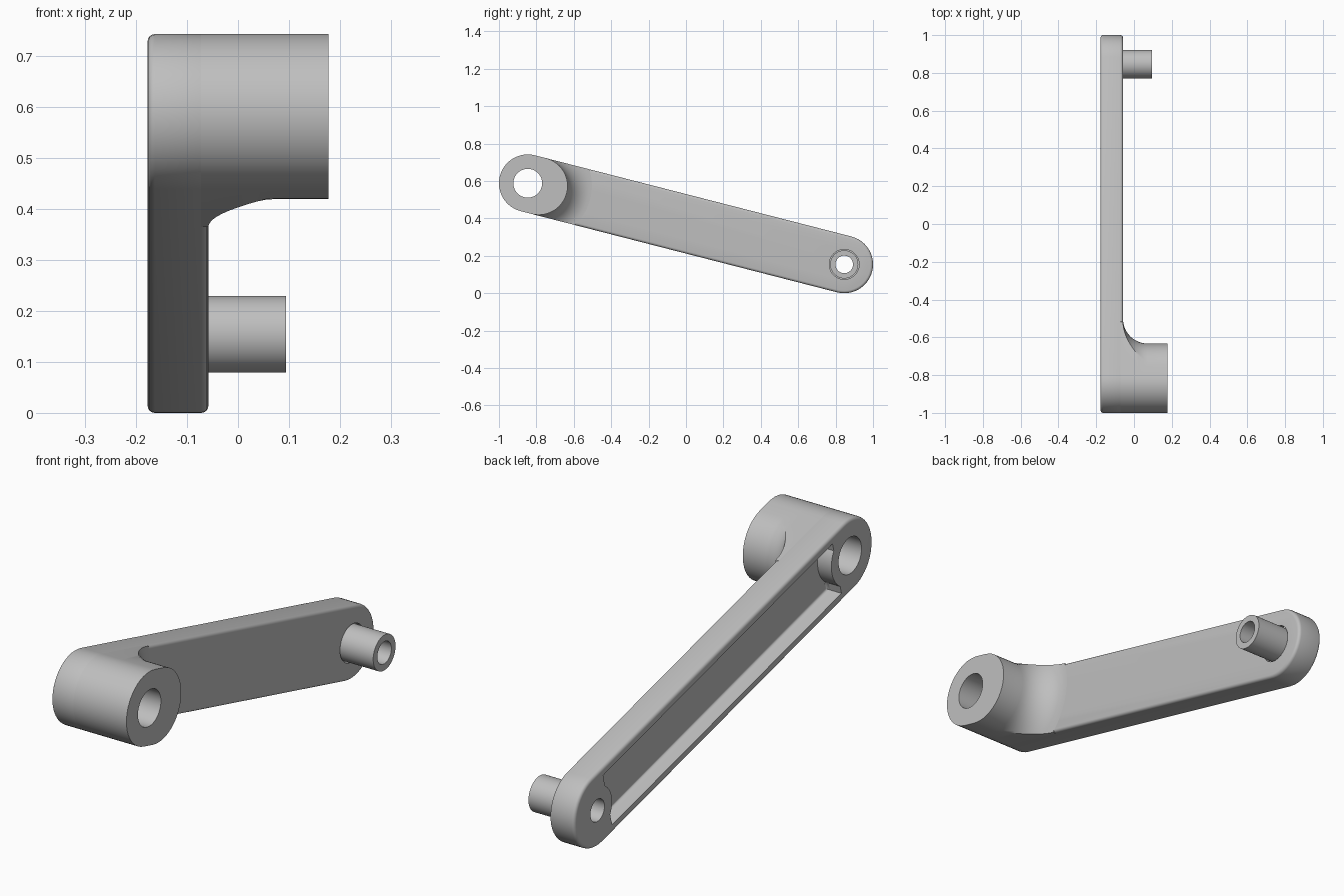
import bpy, bmesh
from math import sin, cos, pi, asin, sqrt
from mathutils import Vector

cube = bpy.data.objects.get("Cube")
if cube:
    bpy.data.objects.remove(cube)

grey = bpy.data.materials.new("plain grey")
grey.use_nodes = True
colour = (0.52, 0.52, 0.52, 1)
grey.diffuse_color = colour
grey.node_tree.nodes["Principled BSDF"].inputs["Base Color"].default_value = colour

# Arm frame: u runs from the boss axis to the pin axis, v runs across the arm
R = 0.154
start, end = Vector((0, R - 1, 0.742 - R)), Vector((0, 1 - R, R))
length = (end - start).length
along = (end - start).normalized()
across = Vector((0, -along.z, along.y))
BACK, FACE, BOSS_END, PIN_END = -0.177, -0.058, 0.177, 0.094


def arc(u, r, a0, a1, n=24):
    return [(u + r * cos(a0 + (a1 - a0) * i / n), r * sin(a0 + (a1 - a0) * i / n))
            for i in range(n + 1)]


def circle(u, r):
    return arc(u, r, 0, 2 * pi, 48)[:-1]


def slot(r):
    return arc(0, r, pi / 2, 3 * pi / 2) + arc(length, r, -pi / 2, pi / 2)


def loft(name, sections, bevel=0):
    """Skin a list of (x, outline) sections and cap both ends."""
    bm = bmesh.new()
    rings = [[bm.verts.new(start + Vector((x, 0, 0)) + along * u + across * v)
              for u, v in pts] for x, pts in sections]
    for a, b in zip(rings, rings[1:]):
        for i in range(len(a)):
            j = (i + 1) % len(a)
            bm.faces.new((a[i], a[j], b[j], b[i]))
    bm.faces.new(rings[0])
    cap = bm.faces.new(rings[-1])
    if bevel:
        bmesh.ops.bevel(bm, geom=list(cap.edges), offset=bevel, segments=4,
                        profile=0.5, affect='EDGES')
    bmesh.ops.recalc_face_normals(bm, faces=bm.faces)
    mesh = bpy.data.meshes.new(name)
    bm.to_mesh(mesh)
    bm.free()
    mesh.materials.append(grey)
    ob = bpy.data.objects.new(name, mesh)
    bpy.context.collection.objects.link(ob)
    return ob


def cut(ob, cutter):
    bpy.context.view_layer.objects.active = ob
    mod = ob.modifiers.new("cut", 'BOOLEAN')
    mod.operation, mod.solver, mod.object = 'DIFFERENCE', 'EXACT', cutter
    bpy.ops.object.modifier_apply(modifier=mod.name)
    bpy.data.objects.remove(cutter)


def bore(ob, u, r, x0=-0.3, x1=0.3):
    cut(ob, loft("bore_cutter", [(x0, circle(u, r)), (x1, circle(u, r))]))


# Arm: rounded slot with softened rims
B = 0.014
steps = [i * pi / 8 for i in range(5)]
rim = [(B * (1 - sin(t)), B * (1 - cos(t))) for t in steps]
sections = [(BACK + dx, slot(R - B + B * sin(t)))
            for (dx, _), t in zip([(B * (1 - cos(t)), 0) for t in steps], steps)]
sections += [(FACE - dx, slot(R - inset)) for dx, inset in rim[::-1]]
arm = loft("arm", [(x, pts) for x, pts in sections[:5]]
           + [(FACE - B * (1 - cos(t)), slot(R - B + B * sin(t))) for t in steps[::-1]])

# Pocket in the back of the arm, with walls left round both bores
H = 0.12


def pocket_end(r, reach):
    pts = arc(0, r, -pi / 2, pi / 2, 40)
    keep = [p for p in pts if p[0] > reach]
    v = sqrt(r * r - reach * reach)
    return [(reach, -H), (reach, -v)] + keep + [(reach, v), (reach, H)]


outline = pocket_end(0.125, 0.09)
outline += [(length - u, v) for u, v in pocket_end(0.098, 0.07)[::-1]]
cut(arm, loft("pocket_cutter", [(BACK - 0.1, outline), (BACK + 0.065, outline)], 0.012))
bore(arm, 0, 0.077)
bore(arm, length, 0.047)
bore(arm, length, 0.08, FACE - 0.02)

# Boss with a concave sweep down to the arm
C, F = 0.061, 0.13


def boss_outline(d):
    a = asin(min(1, R / (R + d)))
    return arc(0, R, pi / 2, 3 * pi / 2) + arc(C, R + d, -a, a)


sweep = [i * pi / 24 for i in range(13)]
boss = loft("boss", [(FACE - B, boss_outline(F))]
            + [(FACE + F * (1 - cos(t)), boss_outline(F * (1 - sin(t)))) for t in sweep]
            + [(BOSS_END, boss_outline(0))])
bore(boss, 0, 0.077)

# Hollow pin at the far end
pin = loft("pin", [(FACE - 0.025, circle(length, 0.075)), (PIN_END, circle(length, 0.075))])
bore(pin, length, 0.047)

for ob in (arm, boss, pin):
    bpy.ops.object.select_all(action='DESELECT')
    ob.select_set(True)
    bpy.context.view_layer.objects.active = ob
    bpy.ops.object.shade_smooth_by_angle(angle=0.6)
